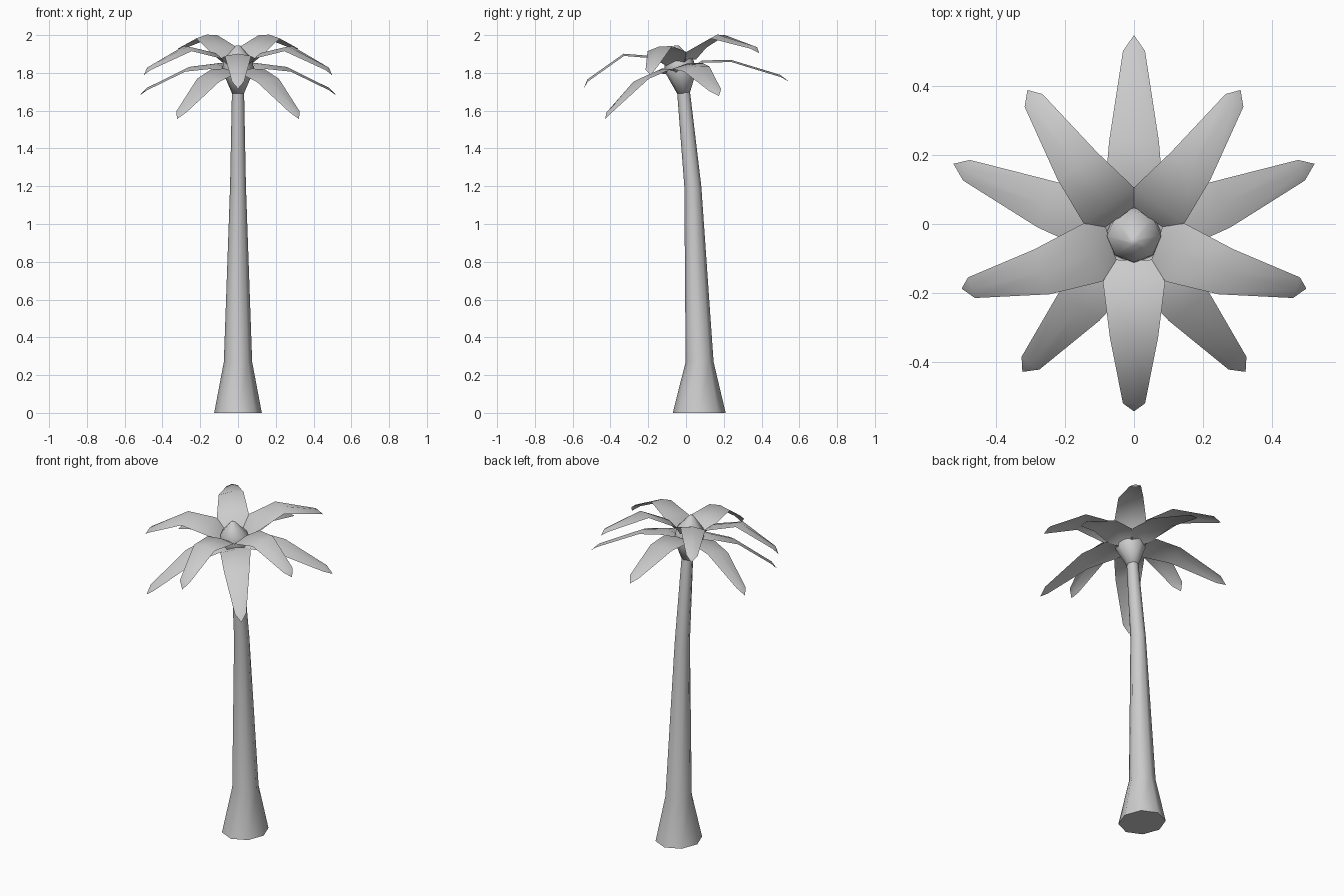
import bpy, math
from mathutils import Matrix, Vector

if "Cube" in bpy.data.objects:
    bpy.data.objects.remove(bpy.data.objects["Cube"])


def make_object(name, verts, faces):
    mesh = bpy.data.meshes.new(name)
    mesh.from_pydata(verts, [], faces)
    mesh.update()
    mesh.shade_smooth()
    obj = bpy.data.objects.new(name, mesh)
    bpy.context.collection.objects.link(obj)
    return obj


def loft(name, rings, sides=8):
    """Rings of (centre y, z, x radius, y radius), capped at both ends."""
    verts, faces = [], []
    for cy, z, rx, ry in rings:
        for i in range(sides):
            a = math.tau * i / sides
            verts.append((rx * math.cos(a), cy + ry * math.sin(a), z))
    for k in range(len(rings) - 1):
        for i in range(sides):
            j = (i + 1) % sides
            faces.append((k * sides + i, k * sides + j,
                          (k + 1) * sides + j, (k + 1) * sides + i))
    faces.append(tuple(reversed(range(sides))))
    faces.append(tuple(range((len(rings) - 1) * sides, len(rings) * sides)))
    return make_object(name, verts, faces)


# Crown leans toward the front
PIVOT = Vector((0, -0.03, 1.83))
TILT = Matrix.Translation(PIVOT) @ Matrix.Rotation(math.radians(11.5), 4, 'X')


def frond(name, angle, rows, tip):
    """Leaf blade from rows of (distance, height, half width) to a point."""
    verts, faces = [], []
    for r, z, w in rows:
        verts += [(r, -w, z - 0.012), (r, 0, z), (r, w, z - 0.012)]
    for k in range(len(rows) - 1):
        b = 3 * k
        faces += [(b, b + 3, b + 4, b + 1), (b + 1, b + 4, b + 5, b + 2)]
    b = 3 * (len(rows) - 1)
    verts.append((tip[0], 0, tip[1]))
    faces += [(b, b + 3, b + 1), (b + 1, b + 3, b + 2)]
    mat = TILT @ Matrix.Rotation(math.radians(angle), 4, 'Z')
    return make_object(name, [mat @ Vector(v) for v in verts], faces)


# Trunk: flared foot, slight bend
trunk = loft("trunk", [(0.07, 0, 0.126, 0.14), (0.072, 0.27, 0.075, 0.074),
                       (0.036, 1.2, 0.042, 0.045), (-0.014, 1.71, 0.032, 0.034)])
trunk.data.polygons[-1].use_smooth = False
trunk.data.polygons[-2].use_smooth = False

# Bud the fronds grow from
loft("crown_bud", [(-0.014, 1.69, 0.031, 0.033), (-0.03, 1.81, 0.083, 0.085),
                   (-0.036, 1.87, 0.078, 0.075), (-0.05, 1.945, 0.012, 0.012)])

# Two staggered rings of five fronds
UPPER = [(0.07, 0.035, 0.055), (0.125, 0.085, 0.09), (0.28, 0.13, 0.07), (0.495, 0.035, 0.032)]
LOWER = [(0.06, -0.01, 0.05), (0.12, 0.012, 0.085), (0.27, -0.015, 0.072), (0.51, -0.145, 0.032)]
for i in range(5):
    frond(f"upper_frond_{i + 1}", -90 + 72 * i, UPPER, (0.525, -0.01))
    frond(f"lower_frond_{i + 1}", 90 + 72 * i, LOWER, (0.55, -0.19))
